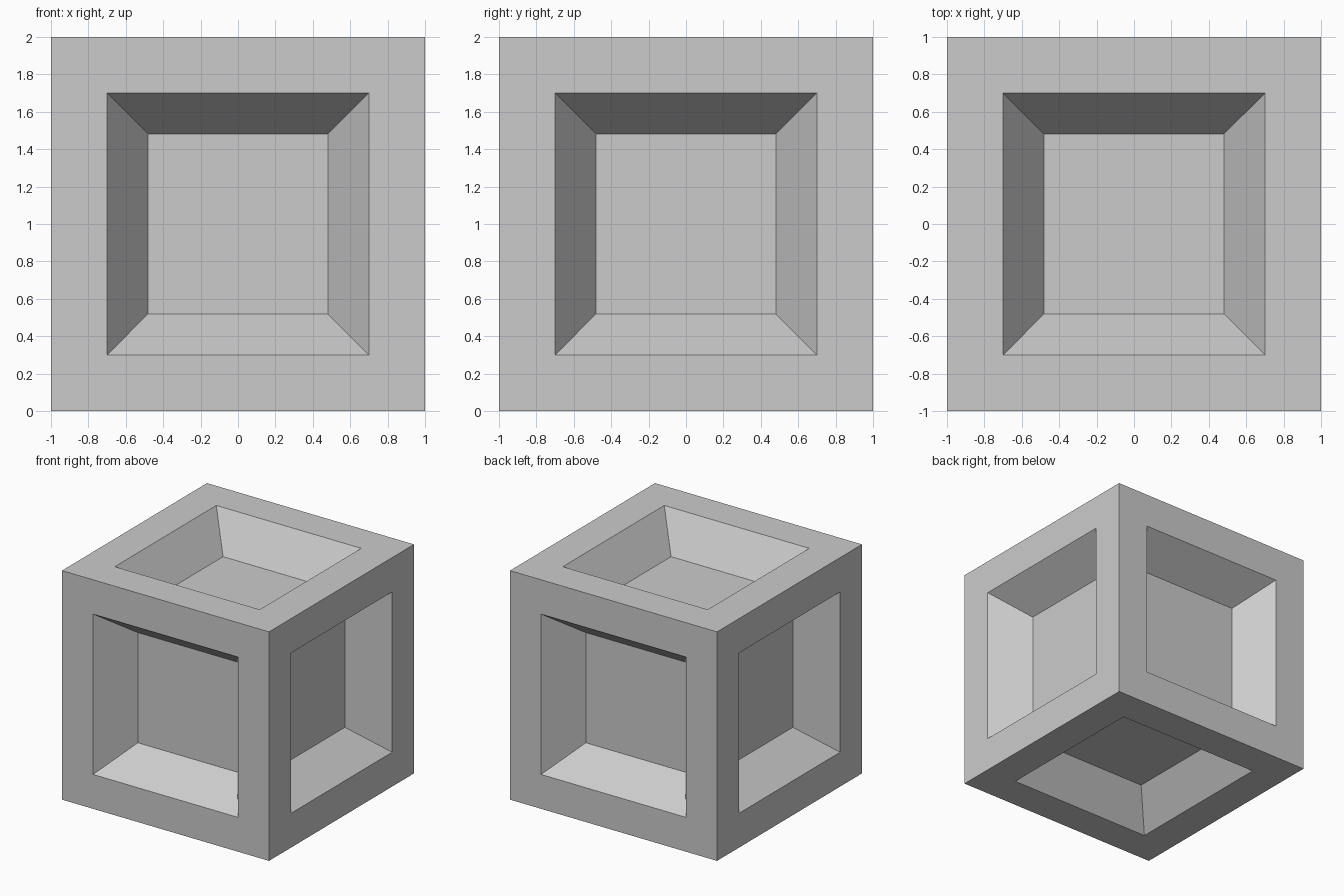
import bpy, bmesh

if "Cube" in bpy.data.objects:
    bpy.data.objects.remove(bpy.data.objects["Cube"])

FRAME_HALF = 0.70   # half width of the recess opening
FLOOR_HALF = 0.481  # half width of the recess floor
DEPTH = 0.305


def inset_to(bm, face, half, depth):
    """Inset a square face to an exact half width, then sink it."""
    n, c = face.normal.copy(), face.calc_center_median()
    old_half = (face.verts[0].co - c).length / 2 ** 0.5
    bmesh.ops.inset_individual(bm, faces=[face], thickness=0.1, use_even_offset=True)
    new_half = (face.verts[0].co - c).length / 2 ** 0.5
    for v in face.verts:
        v.co = c + (v.co - c) * (half / new_half) - n * depth


# Cube with a tapered recess in each of its six faces
bm = bmesh.new()
bmesh.ops.create_cube(bm, size=2.0)
bm.normal_update()
for f in list(bm.faces):
    inset_to(bm, f, FRAME_HALF, 0.0)     # flat frame
    inset_to(bm, f, FLOOR_HALF, DEPTH)   # sloped walls and floor

# Stand the cube on the ground
bmesh.ops.translate(bm, verts=bm.verts, vec=(0, 0, 1))
bm.normal_update()

mesh = bpy.data.meshes.new("recessed_cube")
bm.to_mesh(mesh)
bm.free()
obj = bpy.data.objects.new("recessed_cube", mesh)
bpy.context.collection.objects.link(obj)
